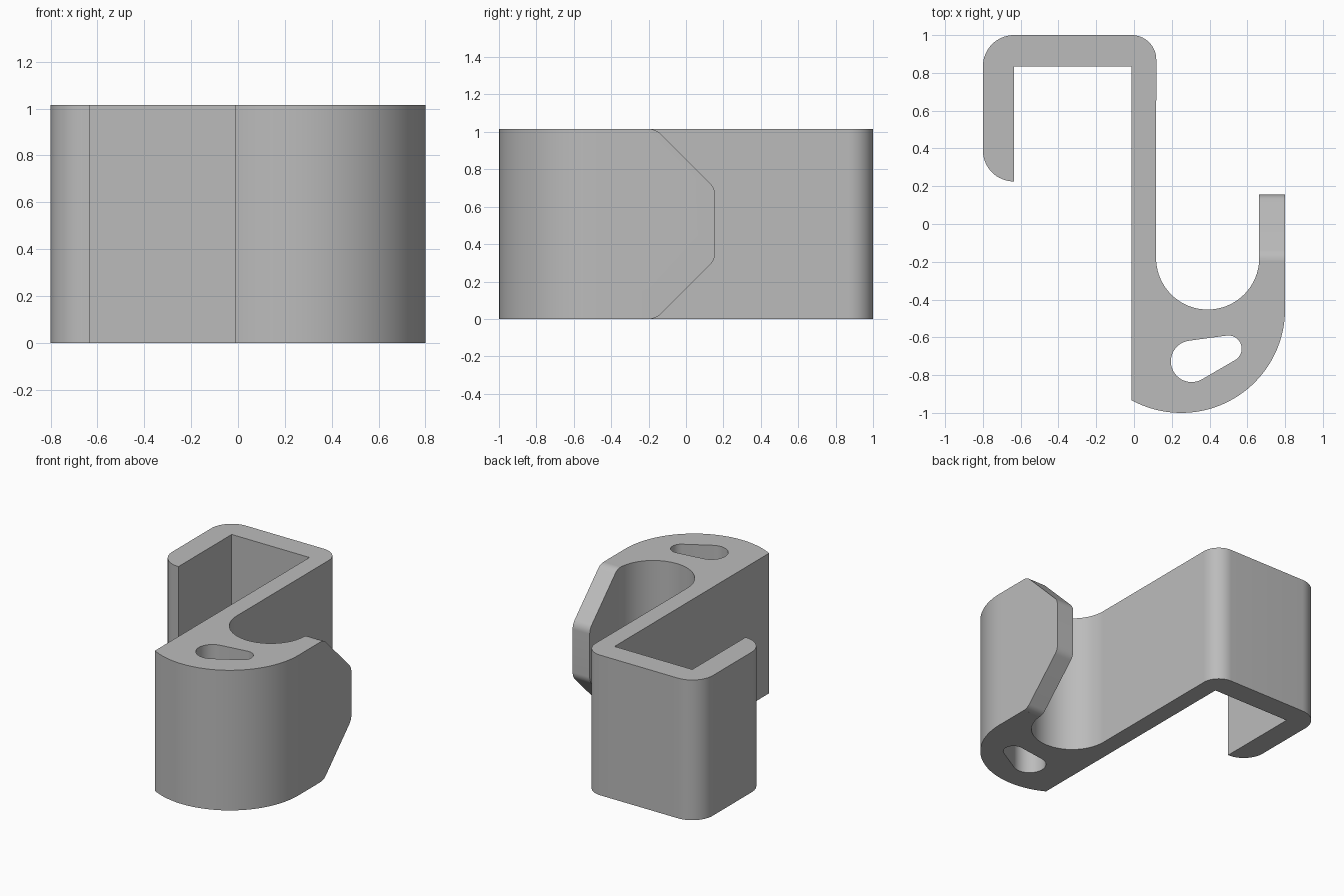
import bpy
import bmesh
from math import cos, sin, radians
from mathutils import Matrix

cube = bpy.data.objects.get("Cube")
if cube:
    bpy.data.objects.remove(cube, do_unlink=True)

HEIGHT = 1.015


def arc(cx, cy, r, start, end, steps=16):
    """Points on a circle from start to end, in degrees."""
    angles = [radians(start + (end - start) * i / steps) for i in range(steps + 1)]
    return [(cx + r * cos(a), cy + r * sin(a)) for a in angles]


def prism(name, outline, low, high, matrix=Matrix()):
    """Extrude a flat outline from low to high, then turn it with matrix."""
    bm = bmesh.new()
    face = bm.faces.new([bm.verts.new((x, y, low)) for x, y in outline])
    top = bmesh.ops.extrude_face_region(bm, geom=[face])
    moved = [g for g in top["geom"] if isinstance(g, bmesh.types.BMVert)]
    bmesh.ops.translate(bm, verts=moved, vec=(0, 0, high - low))
    bmesh.ops.transform(bm, matrix=matrix, verts=bm.verts)
    bmesh.ops.recalc_face_normals(bm, faces=bm.faces)
    mesh = bpy.data.meshes.new(name)
    bm.to_mesh(mesh)
    bm.free()
    obj = bpy.data.objects.new(name, mesh)
    bpy.context.collection.objects.link(obj)
    return obj


# Hook body: over-door bracket on top, cradle and upturned tip below
outline = (
    arc(0.25, -0.45, 0.55, -118.5, 0, 40)            # rounded underside
    + [(0.8, 0.25), (0.663, 0.25)]                   # tip, trimmed below
    + arc(0.39, -0.18, 0.273, 0, -180, 40)           # cradle
    + arc(-0.012, 0.87, 0.13, 0, 90)                 # bracket corners
    + arc(-0.635, 0.835, 0.165, 90, 180)
    + arc(-0.635, 0.39, 0.165, 180, 270)             # lip end
    + [(-0.635, 0.835), (-0.012, 0.835)]             # inside of bracket
)
hook = prism("hook_body", outline, 0, HEIGHT)

# Tapered slot through the thick part
slot_outline = (arc(0.305, -0.727, 0.11, 97, 299, 24)
                + arc(0.5, -0.66, 0.07, -61, 97, 20))
slot = prism("slot_cutter", slot_outline, -0.2, HEIGHT + 0.2)

# Tip trim: rounded chamfers, drawn in (y, z) and extruded along x
lower = arc(-0.197, 0.085, 0.085, -88, -45, 8) + arc(0.07, 0.352, 0.085, -45, 0, 8)
lower = [(lower[0][0], -0.2)] + lower
upper = [(y, HEIGHT - z) for y, z in reversed(lower)]
trim_outline = lower + upper + [(0.5, HEIGHT + 0.2), (0.5, -0.2)]
to_yz = Matrix(((0, 0, 1, 0), (1, 0, 0, 0), (0, 1, 0, 0), (0, 0, 0, 1)))
trim = prism("tip_cutter", trim_outline, 0.6, 1.0, to_yz)

bpy.context.view_layer.objects.active = hook
hook.select_set(True)
for cutter in (slot, trim):
    cutter.hide_render = True
    mod = hook.modifiers.new("cut", "BOOLEAN")
    mod.operation = "DIFFERENCE"
    mod.solver = "EXACT"
    mod.object = cutter
    bpy.ops.object.modifier_apply(modifier=mod.name)
    bpy.data.objects.remove(cutter, do_unlink=True)

# Plain grey plastic
grey = bpy.data.materials.new("grey_plastic")
grey.use_nodes = True
colour = (0.5, 0.5, 0.5, 1)
grey.diffuse_color = colour
grey.node_tree.nodes["Principled BSDF"].inputs["Base Color"].default_value = colour
hook.data.materials.clear()
hook.data.materials.append(grey)

bpy.ops.object.select_all(action="DESELECT")
hook.select_set(True)
bpy.ops.object.shade_smooth_by_angle(angle=radians(30))
